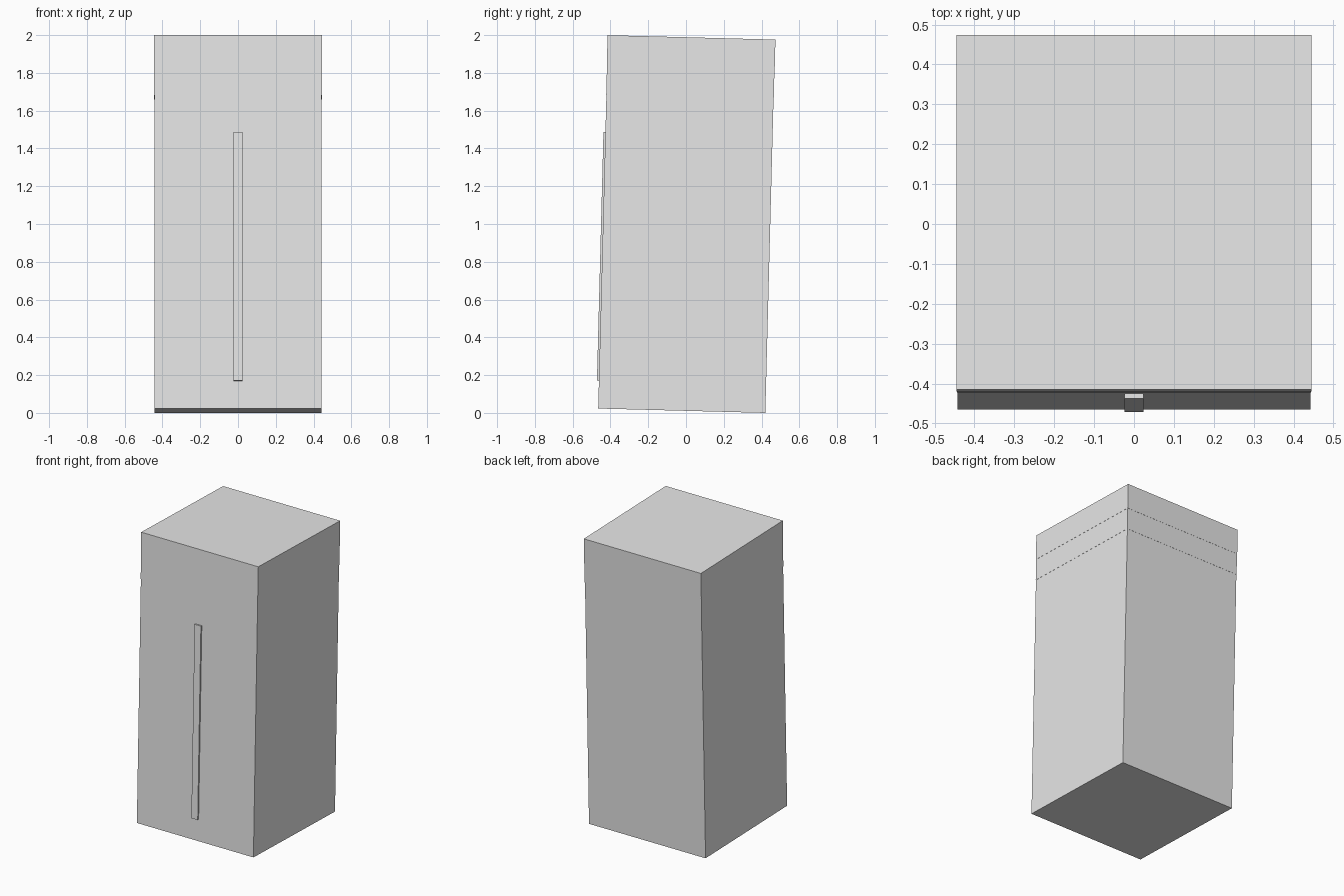
import bpy
import bmesh
import math
from mathutils import Matrix, Vector

old = bpy.data.objects.get("Cube")
if old:
    bpy.data.objects.remove(old, do_unlink=True)

# Single plain grey
grey = bpy.data.materials.new("light grey")
grey.use_nodes = True
colour = (0.8, 0.8, 0.8, 1)
grey.diffuse_color = colour
grey.node_tree.nodes["Principled BSDF"].inputs["Base Color"].default_value = colour

# The whole cabinet leans slightly backwards, resting on its rear bottom edge
LEAN = math.radians(1.5)
HALF = 0.4425
PLACE = (Matrix.Translation((0, -0.0225, HALF * math.sin(LEAN)))
         @ Matrix.Rotation(-LEAN, 4, "X"))


def box(name, low, high):
    """Box between two corners, in the cabinet's own upright frame."""
    low, high = Vector(low), Vector(high)
    bm = bmesh.new()
    bmesh.ops.create_cube(bm, size=1)
    bmesh.ops.scale(bm, vec=high - low, verts=bm.verts)
    bmesh.ops.translate(bm, vec=(low + high) / 2, verts=bm.verts)
    mesh = bpy.data.meshes.new(name)
    bm.to_mesh(mesh)
    bm.free()
    mesh.materials.append(grey)
    obj = bpy.data.objects.new(name, mesh)
    obj.matrix_world = PLACE
    bpy.context.collection.objects.link(obj)


# Main body and two barely wider bands stacked on top
levels = [("body", HALF, 0, 1.66),
          ("upper_band", HALF + 0.001, 1.66, 1.806),
          ("top_cap", HALF + 0.002, 1.806, 1.977)]
for name, half, bottom, top in levels:
    box(name, (-half, -half, bottom), (half, half, top))

# Slim vertical strip on the front
box("front_strip", (-0.024, -HALF - 0.0105, 0.147), (0.024, -HALF + 0.01, 1.465))
